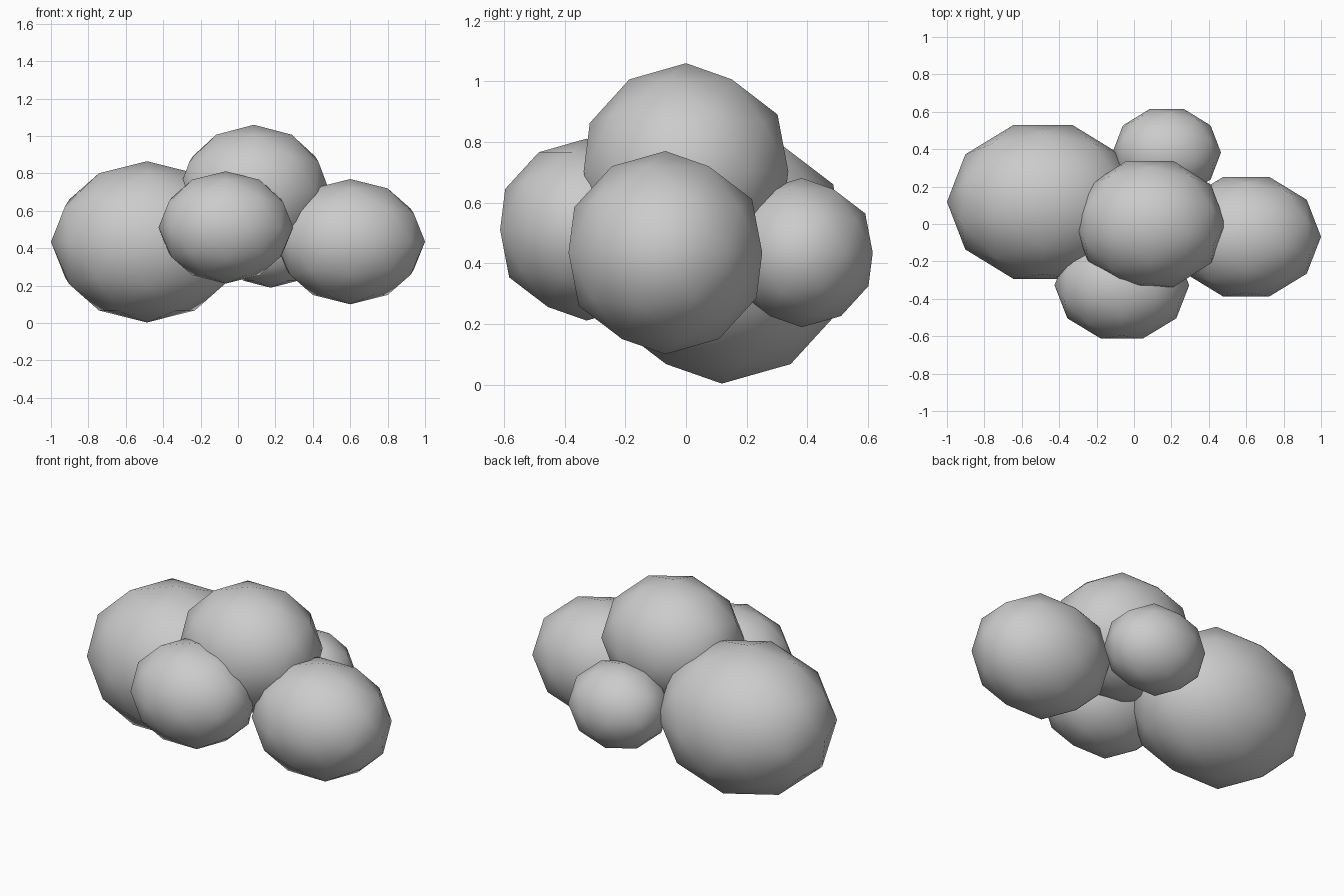
import bpy, math

if "Cube" in bpy.data.objects:
    bpy.data.objects.remove(bpy.data.objects["Cube"])

# Cloud puffs: name, centre, radii along world x, y, z
PUFFS = [
    ("left_puff",  (-0.487, 0.118, 0.434), (0.513, 0.432, 0.431)),
    ("right_puff", (0.600, -0.068, 0.435), (0.400, 0.336, 0.335)),
    ("top_puff",   (0.085, 0.000, 0.703),  (0.405, 0.355, 0.357)),
    ("front_puff", (-0.065, -0.328, 0.511), (0.360, 0.300, 0.300)),
    ("back_puff",  (0.175, 0.382, 0.435),  (0.290, 0.246, 0.246)),
]


def add_puff(name, centre, radii):
    """Low-poly icosphere turned a quarter, smooth shaded."""
    bpy.ops.mesh.primitive_ico_sphere_add(
        subdivisions=2, radius=1, location=centre,
        rotation=(0, 0, -math.pi / 2))
    puff = bpy.context.object
    puff.name = name
    # local x runs along world -y after the quarter turn
    puff.scale = (radii[1], radii[0], radii[2])
    bpy.ops.object.shade_smooth()


for puff in PUFFS:
    add_puff(*puff)
